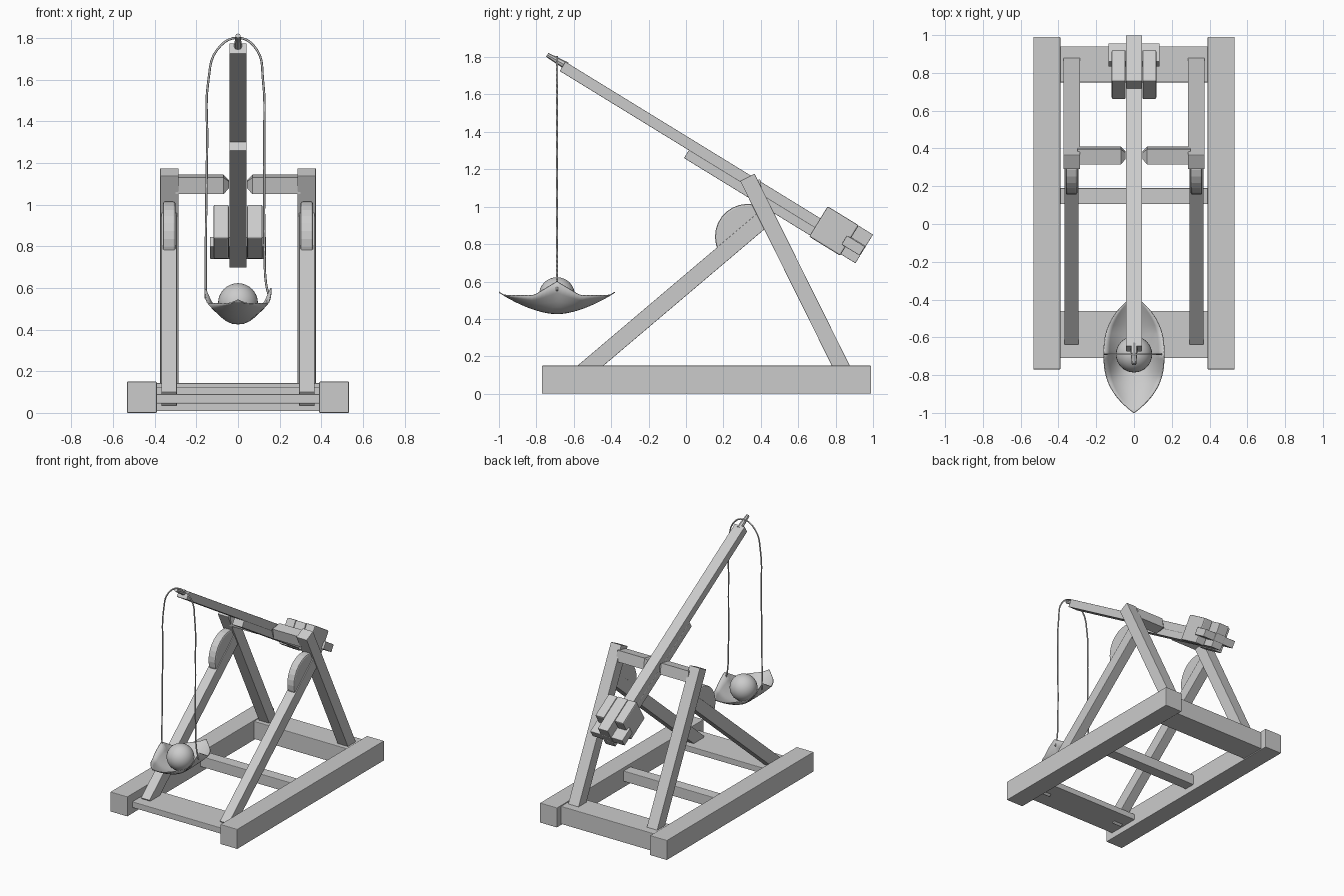
import bpy, bmesh, math
from mathutils import Vector

if "Cube" in bpy.data.objects:
    bpy.data.objects.remove(bpy.data.objects["Cube"])


def mesh_object(name, bm, bevel=0.0, smooth=False):
    bmesh.ops.recalc_face_normals(bm, faces=bm.faces)
    me = bpy.data.meshes.new(name)
    bm.to_mesh(me)
    bm.free()
    ob = bpy.data.objects.new(name, me)
    bpy.context.collection.objects.link(ob)
    if bevel:
        m = ob.modifiers.new("Bevel", 'BEVEL')
        m.width = bevel
        m.segments = 2
    if smooth:
        for p in me.polygons:
            p.use_smooth = True
    return ob


def prism(name, x0, x1, profile, bevel=0.0):
    """Extrude a (y, z) profile from x0 to x1."""
    bm = bmesh.new()
    f = bm.faces.new([bm.verts.new((x0, y, z)) for y, z in profile])
    r = bmesh.ops.extrude_face_region(bm, geom=[f])
    vs = [v for v in r["geom"] if isinstance(v, bmesh.types.BMVert)]
    bmesh.ops.translate(bm, verts=vs, vec=(x1 - x0, 0, 0))
    return mesh_object(name, bm, bevel)


def box(name, x0, x1, y0, y1, z0, z1, bevel=0.004):
    return prism(name, x0, x1, [(y0, z0), (y1, z0), (y1, z1), (y0, z1)], bevel)


def beam(name, x0, x1, a, b, thick):
    """Straight timber between two (y, z) centre points."""
    a, b = Vector(a), Vector(b)
    d = (b - a).normalized()
    n = Vector((-d.y, d.x)) * thick / 2
    return prism(name, x0, x1, [a - n, b - n, b + n, a + n], 0.003)


# Throwing arm frame: s runs down the arm, n is perpendicular to its top face
U, N, P0 = Vector((0.852, -0.523)), Vector((0.523, 0.852)), Vector((-0.645, 1.775))


def arm_box(name, x0, x1, s0, s1, n0, n1, bevel=0.003):
    pts = [P0 + U * s + N * n for s, n in ((s0, n0), (s1, n0), (s1, n1), (s0, n1))]
    return prism(name, x0, x1, pts, bevel)


def tube(name, pts, radius):
    cu = bpy.data.curves.new(name, 'CURVE')
    cu.dimensions = '3D'
    cu.bevel_depth = radius
    cu.bevel_resolution = 1
    cu.resolution_u = 5
    cu.use_fill_caps = True
    sp = cu.splines.new('BEZIER')
    sp.bezier_points.add(len(pts) - 1)
    for bp, p in zip(sp.bezier_points, pts):
        bp.co = p
        bp.handle_left_type = bp.handle_right_type = 'AUTO'
    ob = bpy.data.objects.new(name, cu)
    bpy.context.collection.objects.link(ob)


# Base cross pieces
box("front_board", -0.40, 0.40, -0.71, -0.46, 0.045, 0.09)
box("middle_crossbar", -0.40, 0.40, 0.105, 0.19, 0.045, 0.125)
box("rear_crossbeam", -0.40, 0.40, 0.75, 0.94, 0.008, 0.143)

# Mirrored side parts
for side, label in ((-1, "left"), (1, "right")):
    box(label + "_base_rail", side * 0.39, side * 0.533, -0.77, 0.99, 0, 0.15)
    beam(label + "_rear_leg", side * 0.286, side * 0.374, (0.328, 1.157), (0.885, 0.035), 0.086)
    beam(label + "_front_leg", side * 0.294, side * 0.368, (-0.611, 0.065), (0.425, 0.943), 0.09)

    # Half disc brace on the front leg
    arc = [math.radians(40 + 180 * i / 14) for i in range(15)]
    prism(label + "_half_disc", side * 0.30, side * 0.361,
          [(0.33 + 0.175 * math.cos(a), 0.84 + 0.175 * math.sin(a)) for a in arc], 0.01)

    # Tapered axle stub
    bm = bmesh.new()
    rings = []
    for x, r in ((0.30, 0.058), (0.07, 0.058), (0.044, 0.024)):
        rings.append([bm.verts.new((side * x,
                                    0.363 + r * math.cos(math.radians(55 + 90 * k)),
                                    1.098 + r * math.sin(math.radians(55 + 90 * k))))
                      for k in range(4)])
    for p, q in zip(rings, rings[1:]):
        for k in range(4):
            bm.faces.new((p[k], p[(k + 1) % 4], q[(k + 1) % 4], q[k]))
    bm.faces.new(rings[0])
    bm.faces.new(rings[-1])
    mesh_object(label + "_axle_stub", bm)

    arm_box(label + "_counterweight", side * 0.044, side * 0.118, 1.60, 1.795, -0.115, 0.075, 0.008)

# Throwing arm and its layers
arm_box("throwing_arm", -0.042, 0.042, 0, 1.886, -0.058, 0)
arm_box("arm_reinforcement", -0.042, 0.042, 0.81, 1.886, -0.107, -0.056)
arm_box("arm_end_block", -0.042, 0.042, 1.60, 1.886, -0.002, 0.073)
arm_box("counterweight_bar", -0.135, 0.135, 1.77, 1.883, -0.06, -0.004)

# Release pin at the arm tip
bpy.ops.mesh.primitive_cone_add(vertices=8, radius1=0.021, radius2=0.012, depth=0.12)
pin = bpy.context.object
pin.name = "release_pin"
pin.location = (0, -0.69, 1.782)
pin.rotation_euler = Vector((0, -0.87, 0.5)).to_track_quat('Z', 'Y').to_euler()

# Sling rope
YS = -0.69
tube("sling_rope", [(-0.155, YS, 0.55), (-0.155, YS, 0.75), (-0.148, YS, 1.3), (-0.142, YS, 1.6),
                    (-0.10, YS, 1.745), (0, YS, 1.802), (0.09, YS, 1.745), (0.12, YS, 1.6),
                    (0.126, YS, 1.3), (0.128, YS, 0.75), (0.135, YS, 0.62), (0.152, YS, 0.55)], 0.0055)

# Leaf-shaped sling pouch with its sides pulled up to the rope
bm = bmesh.new()
NT, NV = 28, 12
grid = []
for i in range(NT + 1):
    t = -1 + 2 * i / NT
    w = 0.157 * (1 - abs(t) ** 2.6) + 0.002
    zc = 0.428 + 0.115 * abs(t) ** 1.7
    rim = max(zc, 0.525 + 0.075 * max(0, 1 - abs(t) / 0.4))
    row = []
    for j in range(NV + 1):
        v = -1 + 2 * j / NV
        row.append(bm.verts.new((w * v, YS + 0.31 * t, zc + (rim - zc) * abs(v) ** 2.3)))
    grid.append(row)
for a, b in zip(grid, grid[1:]):
    for j in range(NV):
        bm.faces.new((a[j], a[j + 1], b[j + 1], b[j]))
pouch = mesh_object("sling_pouch", bm, smooth=True)
sol = pouch.modifiers.new("Solidify", 'SOLIDIFY')
sol.thickness = 0.006
sol.offset = 0

# Stone ball
bpy.ops.mesh.primitive_uv_sphere_add(segments=32, ring_count=16, radius=0.096, location=(0, YS, 0.527))
bpy.context.object.name = "stone_ball"
bpy.ops.object.shade_smooth_by_angle()
